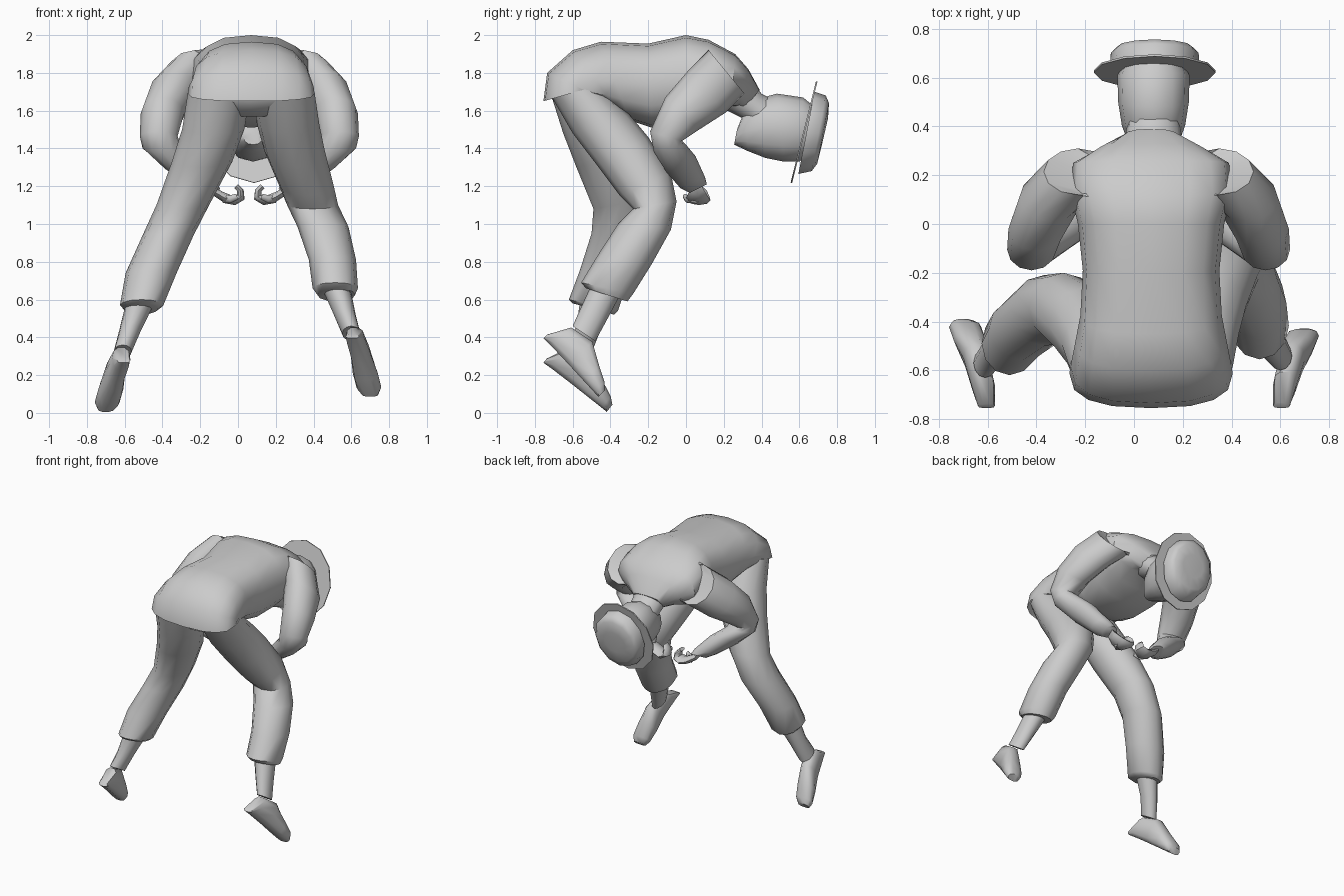
import bpy, bmesh, math
from mathutils import Vector

grey = bpy.data.materials.new("plain grey")
grey.diffuse_color = (0.6, 0.6, 0.6, 1)


def loft(name, rings, sides=12, power=2.0, axis="x", caps=(True, True)):
    """Skin oval rings: (position on axis, half width, edge point 1, edge point 2)."""
    bm = bmesh.new()
    loops = []
    for pos, half, p, q in rings:
        if axis == "x":
            a, b, u = Vector((pos, *p)), Vector((pos, *q)), Vector((1, 0, 0))
        else:
            a, b = Vector((p[0], pos, p[1])), Vector((q[0], pos, q[1]))
            u = Vector((0, 1, 0))
        mid, v = (a + b) / 2, (a - b) / 2
        loop = []
        for i in range(sides):
            t = 2 * math.pi * i / sides
            c, s = math.cos(t), math.sin(t)
            c = math.copysign(abs(c) ** (2 / power), c)
            s = math.copysign(abs(s) ** (2 / power), s)
            loop.append(bm.verts.new(mid + u * half * c + v * s))
        loops.append(loop)
    for l, m in zip(loops, loops[1:]):
        for i in range(sides):
            j = (i + 1) % sides
            bm.faces.new((l[i], l[j], m[j], m[i]))
    if caps[0]:
        bm.faces.new(loops[0][::-1])
    if caps[1]:
        bm.faces.new(loops[-1])
    bmesh.ops.recalc_face_normals(bm, faces=bm.faces)
    me = bpy.data.meshes.new(name)
    bm.to_mesh(me)
    bm.free()
    me.materials.append(grey)
    ob = bpy.data.objects.new(name, me)
    bpy.context.collection.objects.link(ob)
    bpy.ops.object.select_all(action="DESELECT")
    ob.select_set(True)
    bpy.context.view_layer.objects.active = ob
    bpy.ops.object.shade_smooth_by_angle(angle=math.radians(48))
    return ob


# shirt body, bent forward, from hem to collar
loft("shirt", [
    (.07, .335, (-.755, 1.65), (-.47, 1.73)),
    (.07, .330, (-.735, 1.80), (-.43, 1.66)),
    (.07, .310, (-.60, 1.92), (-.36, 1.60)),
    (.07, .290, (-.45, 1.965), (-.30, 1.55)),
    (.07, .280, (-.20, 1.955), (-.18, 1.51)),
    (.07, .300, (.00, 2.00), (.00, 1.52)),
    (.07, .330, (.12, 1.975), (.13, 1.57)),
    (.07, .320, (.26, 1.90), (.24, 1.62)),
    (.07, .220, (.33, 1.82), (.28, 1.62)),
    (.07, .120, (.39, 1.71), (.30, 1.60)),
], sides=16, power=2.6, caps=(False, True))

# seat of the trousers under the hem
loft("trouser_seat", [
    (.07, .30, (-.715, 1.72), (-.45, 1.76)),
    (.07, .30, (-.71, 1.66), (-.45, 1.70)),
    (.07, .17, (-.62, 1.57), (-.42, 1.58)),
], power=2.4)

# trouser legs
loft("right_trouser_leg", [
    (.24, .165, (-.71, 1.67), (-.46, 1.73)),
    (.265, .165, (-.60, 1.48), (-.30, 1.58)),
    (.30, .160, (-.47, 1.31), (-.20, 1.46)),
    (.36, .145, (-.35, 1.15), (-.08, 1.27)),
    (.395, .135, (-.28, 1.08), (-.05, 1.12)),
    (.45, .135, (-.36, 1.00), (-.08, .97)),
    (.50, .125, (-.47, .83), (-.18, .79)),
    (.515, .12, (-.555, .69), (-.28, .63)),
    (.52, .10, (-.53, .66), (-.31, .59)),
])
loft("left_trouser_leg", [
    (-.10, .165, (-.71, 1.67), (-.46, 1.73)),
    (-.13, .165, (-.65, 1.48), (-.34, 1.53)),
    (-.19, .160, (-.58, 1.30), (-.26, 1.36)),
    (-.29, .140, (-.49, 1.08), (-.20, 1.13)),
    (-.37, .135, (-.50, .95), (-.21, .93)),
    (-.46, .135, (-.56, .76), (-.30, .72)),
    (-.51, .115, (-.62, .60), (-.36, .54)),
    (-.515, .09, (-.60, .58), (-.38, .52)),
])

# shins
loft("right_shin", [
    (.52, .075, (-.50, .68), (-.34, .64)),
    (.565, .058, (-.56, .55), (-.42, .49)),
    (.60, .048, (-.60, .46), (-.48, .38)),
])
loft("left_shin", [
    (-.52, .075, (-.56, .60), (-.41, .55)),
    (-.57, .058, (-.58, .46), (-.46, .42)),
    (-.61, .048, (-.63, .36), (-.51, .29)),
])


# feet, raised on the toes
def foot(name, heel, toe):
    h, t = Vector(heel), Vector(toe)
    n = Vector((0, h.z - t.z, t.y - h.y)).normalized()
    rings = []
    for f, height, half in ((0, .03, .035), (.14, .15, .048), (.45, .18, .052),
                            (.72, .12, .066), (.92, .08, .066), (1, .05, .045)):
        s = h.lerp(t, f)
        e = s + n * height
        rings.append((s.x, half, (e.y, e.z), (s.y, s.z)))
    loft(name, rings, sides=10, power=2.6)


foot("right_foot", (.605, -.755, .395), (.70, -.465, .085))
foot("left_foot", (-.605, -.755, .265), (-.70, -.42, .005))

# sleeves and curled hands, mirrored about the body
arm = [
    (.24, .13, (.10, 1.93), (.27, 1.68)),
    (.35, .14, (.12, 1.92), (.31, 1.69)),
    (.46, .13, (.01, 1.81), (.21, 1.59)),
    (.52, .115, (-.11, 1.67), (.07, 1.50)),
    (.54, .10, (-.19, 1.49), (-.02, 1.44)),
    (.52, .105, (-.17, 1.38), (.00, 1.42)),
    (.42, .10, (-.10, 1.27), (.05, 1.36)),
    (.31, .08, (-.03, 1.19), (.10, 1.25)),
    (.27, .055, (.02, 1.165), (.11, 1.21)),
]
hand = [
    (.06, .035, (.27, 1.21), (.25, 1.15)),
    (.06, .060, (.20, 1.17), (.19, 1.11)),
    (.07, .060, (.15, 1.15), (.135, 1.10)),
    (.075, .05, (.125, 1.155), (.085, 1.13)),
    (.07, .04, (.125, 1.175), (.09, 1.18)),
    (.06, .025, (.14, 1.19), (.12, 1.21)),
]
thumb = [
    (.05, .022, (.21, 1.16), (.20, 1.11)),
    (.01, .018, (.17, 1.15), (.16, 1.11)),
    (-.005, .012, (.13, 1.16), (.12, 1.13)),
]


def flip(p):
    return (.12 - p[0], p[1])


loft("right_sleeve", arm)
loft("left_sleeve", [(.12 - x, w, p, q) for x, w, p, q in arm])
for part, rings in (("hand", hand), ("thumb", thumb)):
    loft("right_" + part, rings, sides=8, axis="y")
    loft("left_" + part, [(y, w, flip(p), flip(q)) for y, w, p, q in rings],
         sides=8, axis="y")

# neck and head, face pointing down
loft("neck", [
    (.08, .13, (.30, 1.82), (.22, 1.60)),
    (.08, .115, (.40, 1.69), (.32, 1.55)),
    (.08, .11, (.46, 1.66), (.38, 1.46)),
])
loft("head", [
    (.08, .05, (.27, 1.50), (.255, 1.42)),
    (.08, .10, (.31, 1.60), (.33, 1.385)),
    (.08, .13, (.39, 1.665), (.42, 1.35)),
    (.08, .145, (.48, 1.69), (.52, 1.33)),
    (.08, .148, (.62, 1.67), (.60, 1.33)),
    (.08, .12, (.68, 1.62), (.64, 1.36)),
], power=2.2)

# straw hat
loft("hat_brim", [
    (.085, .25, (.688, 1.756), (.554, 1.219)),
    (.085, .25, (.696, 1.754), (.562, 1.217)),
], sides=12)
loft("hat_crown", [
    (.085, .185, (.68, 1.70), (.595, 1.265)),
    (.085, .18, (.74, 1.68), (.665, 1.28)),
    (.085, .155, (.757, 1.64), (.695, 1.32)),
    (.085, .09, (.752, 1.56), (.715, 1.40)),
], sides=12)
